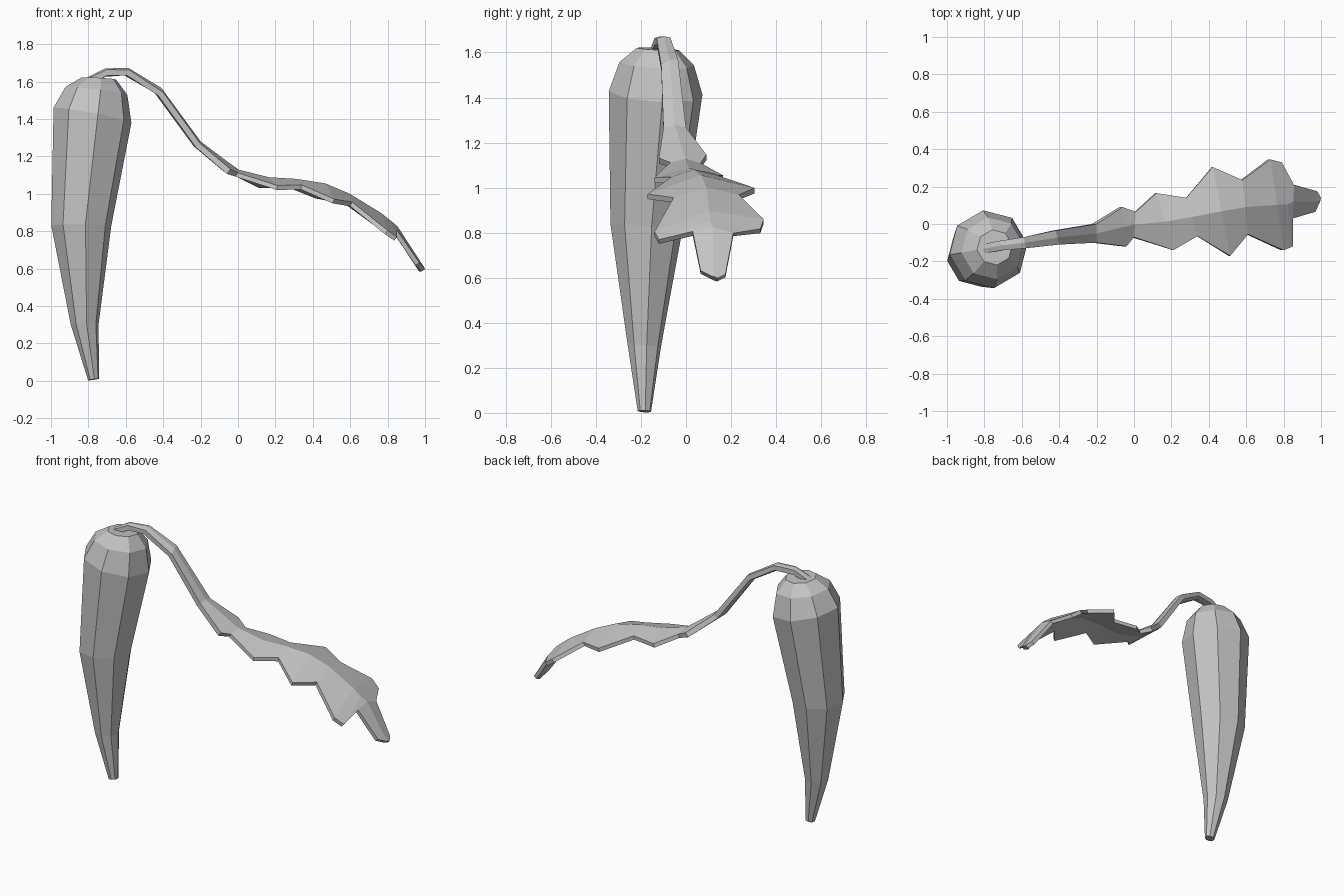
import bpy
import bmesh
from math import sin, cos, radians, pi
from mathutils import Vector

cube = bpy.data.objects.get("Cube")
if cube:
    bpy.data.objects.remove(cube, do_unlink=True)

grey = bpy.data.materials.new("plain_grey")
grey.use_nodes = True
grey.diffuse_color = (0.55, 0.55, 0.55, 1)
grey.node_tree.nodes["Principled BSDF"].inputs["Base Color"].default_value = grey.diffuse_color


def loft(name, rings):
    """Skin a row of equal rings, cap both ends and keep the faces flat."""
    bm = bmesh.new()
    rows = [[bm.verts.new(point) for point in ring] for ring in rings]
    count = len(rows[0])
    for low, high in zip(rows, rows[1:]):
        for i in range(count):
            j = (i + 1) % count
            bm.faces.new((low[i], low[j], high[j], high[i]))
    bm.faces.new(rows[0])
    bm.faces.new(rows[-1])
    bmesh.ops.recalc_face_normals(bm, faces=bm.faces)
    mesh = bpy.data.meshes.new(name)
    bm.to_mesh(mesh)
    bm.free()
    mesh.materials.append(grey)
    obj = bpy.data.objects.new(name, mesh)
    bpy.context.scene.collection.objects.link(obj)
    return obj


# Root: eight-sided tapering rings (centre x, y, z, radius, tilt)
def root_ring(x, y, z, radius, tilt):
    ring = []
    for i in range(8):
        angle = radians(8) + i * pi / 4
        dx, dy = radius * cos(angle), radius * sin(angle)
        ring.append((x + dx, y + dy, z - tilt * dx - 0.06 * dy))
    return ring


root_profile = [
    (-0.772, -0.185, 0.007, 0.03, -0.15),
    (-0.82, -0.185, 0.30, 0.075, 0.0),
    (-0.838, -0.175, 0.83, 0.162, 0.0),
    (-0.778, -0.135, 1.42, 0.21, 0.19),
    (-0.757, -0.13, 1.55, 0.167, 0.12),
    (-0.745, -0.125, 1.615, 0.095, 0.05),
]
loft("root", [root_ring(*row) for row in root_profile])


# Leaf and stalk: outline in plan, lifted onto a drooping ridge line
ridge = [(-0.86, 1.59), (-0.73, 1.67), (-0.59, 1.675), (-0.42, 1.58), (-0.2, 1.28),
         (0, 1.13), (0.14, 1.09), (0.31, 1.08), (0.47, 1.055), (0.68, 0.965),
         (0.85, 0.83), (1.0, 0.6)]
left_edge = [(-0.82, -0.11), (-0.72, -0.09), (-0.59, -0.07), (-0.42, -0.035),
             (-0.2, 0), (-0.06, 0.09), (0.01, 0.065), (0.12, 0.165),
             (0.28, 0.14), (0.42, 0.305), (0.58, 0.235), (0.73, 0.345),
             (0.79, 0.33), (0.855, 0.21), (0.98, 0.175), (1.0, 0.14)]
right_edge = [(-0.82, -0.16), (-0.7, -0.14), (-0.58, -0.13), (-0.4, -0.11),
              (-0.2, -0.1), (-0.04, -0.12), (0, -0.07), (0.21, -0.14),
              (0.34, -0.065), (0.515, -0.17), (0.61, -0.055), (0.8, -0.14),
              (0.85, -0.12), (0.85, 0.03), (0.97, 0.065), (0.995, 0.12)]


def ridge_point(x):
    """Height of the ridge at x and the downward normal of its slope."""
    for (xa, za), (xb, zb) in zip(ridge, ridge[1:]):
        if x <= xb:
            break
    height = za + (zb - za) * (x - xa) / (xb - xa)
    return height, Vector((zb - za, 0, xa - xb)).normalized()


def leaf_ring(left, right):
    middle = ((left[0] + right[0]) / 2, (left[1] + right[1]) / 2)
    top, under = [], []
    for share, (x, y) in zip((0.7, 1, 0.7), (left, middle, right)):
        height, down = ridge_point(x)
        point = Vector((x, y, height - 0.27 * abs(y - middle[1])))
        thick = 0.045 if x < 0 else 0.035
        top.append(point)
        under.append(point + down * thick * share)
    return top + under[::-1]


loft("leaf_and_stalk", [leaf_ring(a, b) for a, b in zip(left_edge, right_edge)])
